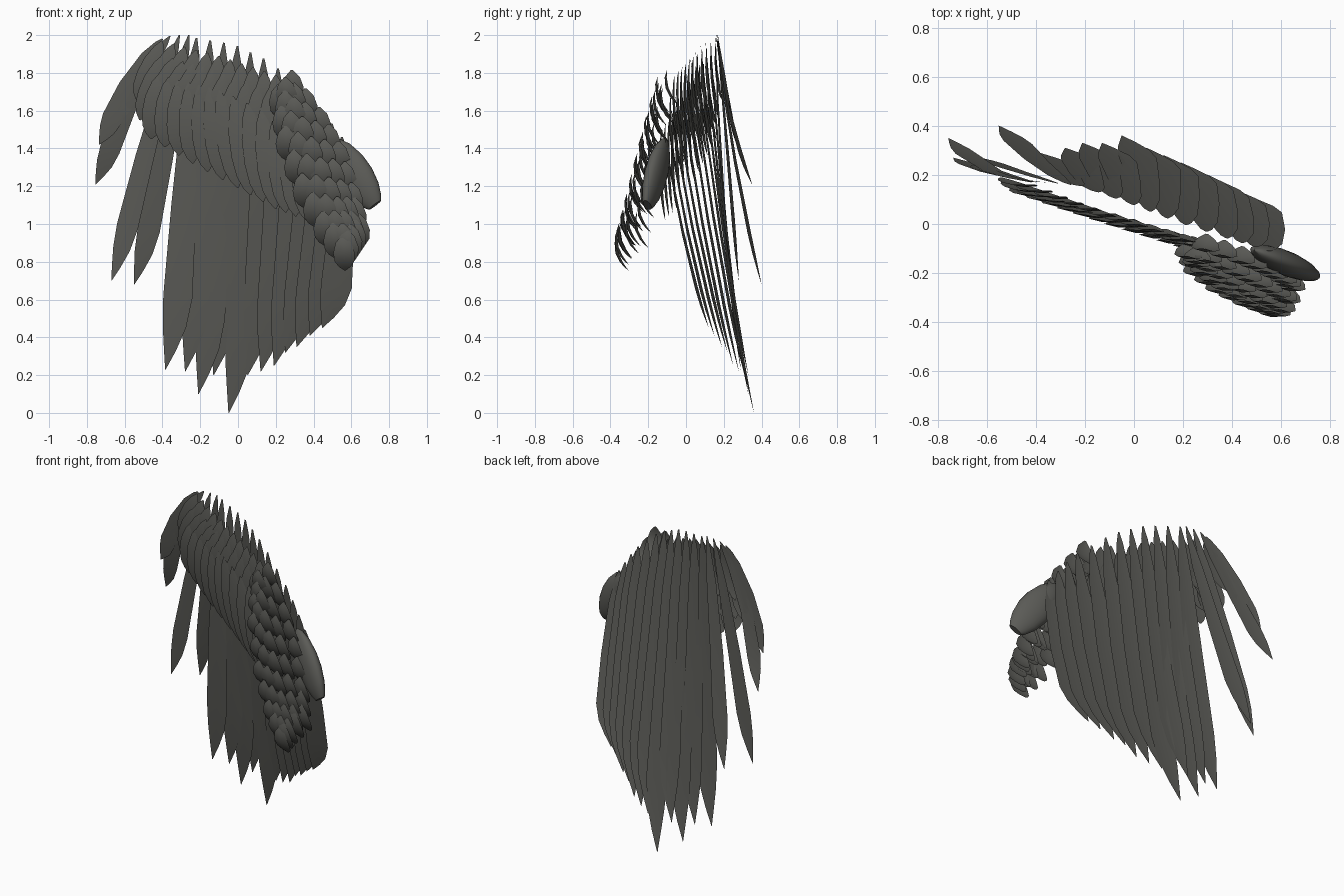
import bpy, bmesh, math
from mathutils import Vector

cube = bpy.data.objects.get("Cube")
if cube:
    bpy.data.objects.remove(cube, do_unlink=True)

grey = bpy.data.materials.new("charcoal_grey")
grey.use_nodes = True
colour = (0.105, 0.105, 0.095, 1)
grey.diffuse_color = colour
grey.node_tree.nodes["Principled BSDF"].inputs["Base Color"].default_value = colour

# outlines: (position along the quill, share of the half width)
QUILL = [(0, .06), (.05, .3), (.2, .62), (.5, .86), (.78, 1), (.87, .8), (.94, .42), (1, .02)]
LEAF = [(0, .06), (.12, .5), (.35, .9), (.6, 1), (.8, .85), (.92, .5), (1, .05)]
SCALE = [(0, .1), (.2, .7), (.5, 1), (.75, .9), (.9, .55), (1, .08)]


def along(path, t):
    """Point on a polyline at parameter 0..1."""
    f = min(max(t, 0), 1) * (len(path) - 1)
    i = min(int(f), len(path) - 2)
    return Vector(path[i]).lerp(Vector(path[i + 1]), f - i)


def feather(bm, root, tip, width, outline, bow=(0, 0, 0), slope=-.08, crown=.03, skew=0):
    """Thin three-column vane with a raised quill line; skew moves the body off the tip line."""
    root, tip, bow = Vector(root), Vector(tip), Vector(bow)
    axis = (tip - root).normalized()
    side = Vector((1, slope, 0))
    side = (side - axis * side.dot(axis)).normalized()
    front = side.cross(axis).normalized()
    if front.y > 0:
        front = -front
    rows = []
    for t, w in outline:
        mid = root.lerp(tip, t) + bow * 4 * t * (1 - t) + side * skew * width * w * t
        half = side * width * w / 2
        lift = front * width * w * crown
        rows.append([bm.verts.new(p) for p in (mid - half, mid + lift, mid + half)])
    for a, b in zip(rows, rows[1:]):
        for k in range(2):
            bm.faces.new((a[k], b[k], b[k + 1], a[k + 1]))


def finish(bm, name, angle=40):
    mesh = bpy.data.meshes.new(name)
    bm.to_mesh(mesh)
    bm.free()
    mesh.materials.append(grey)
    obj = bpy.data.objects.new(name, mesh)
    bpy.context.collection.objects.link(obj)
    bpy.ops.object.select_all(action='DESELECT')
    obj.select_set(True)
    bpy.context.view_layer.objects.active = obj
    bpy.ops.object.shade_smooth_by_angle(angle=math.radians(angle))


# long outer feathers, spread like fingers
bm = bmesh.new()
outer = [((-.26, .16, 2.0), (-.55, .40, .68), .12, (0, -.02, 0)),
         ((-.31, .165, 2.0), (-.67, .28, .70), .115, (-.01, 0, .01)),
         ((-.36, .17, 1.995), (-.755, .35, 1.21), .11, (-.03, -.04, .03)),
         ((-.40, .17, 1.98), (-.735, .27, 1.42), .11, (-.025, -.01, .03)),
         ((-.42, .17, 1.95), (-.66, .24, 1.54), .11, (-.02, 0, .02))]
for root, tip, width, bow in outer:
    feather(bm, root, tip, width, QUILL, bow, -.15, .03, .15)
finish(bm, "outer_flight_feathers")

# long inner feathers hanging as a curtain
bm = bmesh.new()
roots = [(-.22, .155, 1.985), (-.02, .085, 1.95), (.17, .01, 1.86), (.4, -.065, 1.66), (.55, -.11, 1.46)]
tips = [(-.385, .29, .23), (-.28, .31, .22), (-.21, .33, .1), (-.13, .33, .2), (-.05, .36, 0),
        (.05, .31, .2), (.12, .28, .22), (.19, .25, .25), (.25, .22, .32), (.31, .19, .35),
        (.38, .15, .41), (.445, .12, .45)]
for i, tip in enumerate(tips):
    t = i / (len(tips) - 1)
    feather(bm, along(roots, t), tip, .155 + .01 * t, QUILL, (.03 * t, -.02, 0), -.1, .03, .25)
finish(bm, "inner_flight_feathers")

# three overlapping rows of covering feathers; each lower row lies in front
rows = [
    ("upper_coverts", 11, .11,
     [(-.40, .16, 1.97), (-.1, .04, 1.89), (.2, -.06, 1.79)],
     [(-.54, .19, 1.66), (-.15, .06, 1.58), (.2, -.04, 1.48)]),
    ("middle_coverts", 12, .12,
     [(-.40, .135, 1.89), (-.1, .02, 1.81), (.22, -.08, 1.69)],
     [(-.52, .18, 1.55), (-.2, .06, 1.42), (.24, -.05, 1.27)]),
    ("lower_coverts", 13, .13,
     [(-.42, .12, 1.79), (-.1, .0, 1.71), (.34, -.13, 1.5)],
     [(-.46, .16, 1.45), (-.24, .09, 1.32), (0, .02, 1.19), (.2, -.05, 1.08), (.36, -.11, 1.02)]),
]
for name, count, width, top, bottom in rows:
    bm = bmesh.new()
    for i in range(count):
        t = i / (count - 1)
        feather(bm, along(top, t), along(bottom, t), width, LEAF, (0, -.015, 0), -.12, .06)
    finish(bm, name)

# scale feathers over the leading edge
bm = bmesh.new()
inner = [(.215, -.13, 1.74), (.25, -.2, 1.52), (.34, -.27, 1.27), (.45, -.325, 1.07), (.555, -.365, .94)]
edge = [(.285, -.10, 1.815), (.43, -.15, 1.62), (.53, -.19, 1.44), (.60, -.23, 1.22), (.635, -.26, 1.06)]
lines, columns = 9, 5
for i in range(lines):
    t = i / (lines - 1)
    for j in range(columns):
        v = j / (columns - 1)
        u = t + (.06 if j % 2 else 0)
        root = along(inner, u).lerp(along(edge, u), v)
        root.y -= .035 * math.sin(math.pi * v)
        tip = root + Vector((.012, .06, -.185))
        feather(bm, root, tip, .115, SCALE, (0, -.03, 0), -.12, .08)
finish(bm, "leading_edge_scales", 60)

# smooth flattened shoulder stump, blunt at its lower end
bm = bmesh.new()
start, end = Vector((.49, -.105, 1.45)), Vector((.725, -.205, 1.10))
axis = (end - start).normalized()
flat = Vector((.35, .9, 0))
flat = (flat - axis * flat.dot(axis)).normalized()
wide = axis.cross(flat)
profile = [(0, .05), (.06, .4), (.2, .75), (.4, .97), (.6, 1), (.8, .85), (.94, .6), (1, .42)]
rings = []
for t, r in profile:
    c = start.lerp(end, t)
    rings.append([bm.verts.new(c + wide * (.1 * r * math.cos(a)) + flat * (.05 * r * math.sin(a)))
                  for a in (2 * math.pi * k / 24 for k in range(24))])
for a, b in zip(rings, rings[1:]):
    for k in range(24):
        n = (k + 1) % 24
        bm.faces.new((a[k], a[n], b[n], b[k]))
bm.faces.new(rings[0])
bm.faces.new(rings[-1])
bmesh.ops.recalc_face_normals(bm, faces=bm.faces)
finish(bm, "shoulder_stump", 50)
